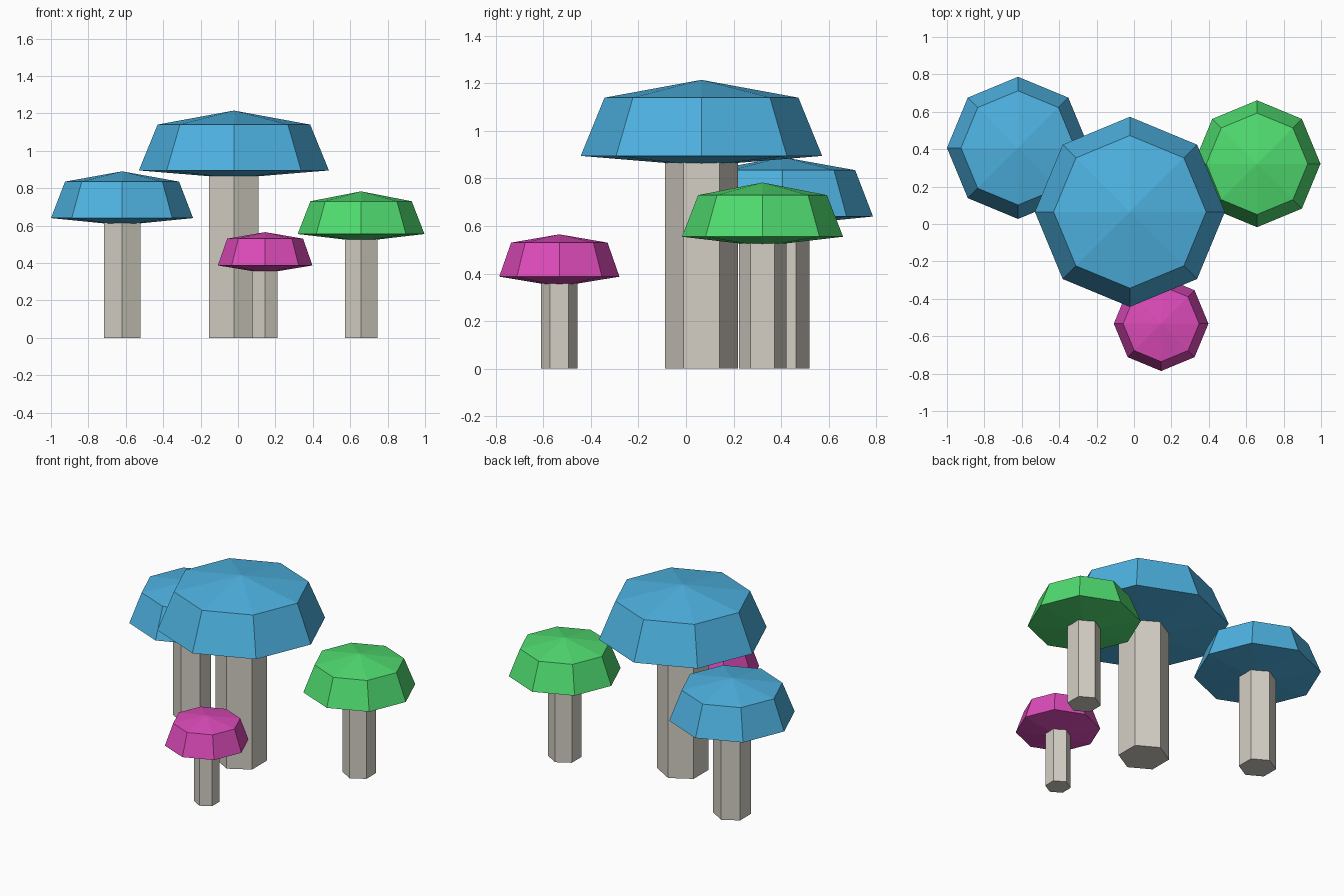
import bpy
import bmesh
from math import cos, sin, tau

cube = bpy.data.objects.get("Cube")
if cube:
    bpy.data.objects.remove(cube)


def material(name, r, g, b):
    mat = bpy.data.materials.new(name)
    mat.use_nodes = True
    mat.diffuse_color = (r, g, b, 1)
    mat.node_tree.nodes["Principled BSDF"].inputs["Base Color"].default_value = (r, g, b, 1)
    return mat


blue = material("blue", 0.076, 0.445, 0.753)
green = material("green", 0.08, 0.716, 0.162)
pink = material("pink", 0.716, 0.07, 0.485)
stone = material("stem_grey", 0.658, 0.624, 0.552)


def lathe(name, x, y, sides, start, profile, mat):
    """Turn (radius, height) points, listed bottom to top, into a faceted solid."""
    bm = bmesh.new()
    rings = []
    for r, z in profile:
        count = sides if r else 1
        rings.append([bm.verts.new((r * cos(start + tau * i / sides),
                                    r * sin(start + tau * i / sides), z))
                      for i in range(count)])
    for low, high in zip(rings, rings[1:]):
        for i in range(sides):
            j = (i + 1) % sides
            if len(low) == 1:
                bm.faces.new((low[0], high[j], high[i]))
            elif len(high) == 1:
                bm.faces.new((low[i], low[j], high[0]))
            else:
                bm.faces.new((low[i], low[j], high[j], high[i]))
    # Close open ends
    if len(rings[0]) > 1:
        bm.faces.new(rings[0][::-1])
    if len(rings[-1]) > 1:
        bm.faces.new(rings[-1])
    mesh = bpy.data.meshes.new(name)
    bm.to_mesh(mesh)
    bm.free()
    mesh.materials.append(mat)
    obj = bpy.data.objects.new(name, mesh)
    obj.location = (x, y, 0)
    bpy.context.collection.objects.link(obj)


def mushroom(name, x, y, stem_r, cap_r, top_r, heights, mat):
    under, rim, shoulder, peak = heights
    # Six-sided stem with a corner facing the front
    lathe(name + "_stem", x, y, 6, tau / 4, [(stem_r, 0), (stem_r, rim)], stone)
    # Eight-sided cap with a shallow cone below and above
    lathe(name + "_cap", x, y, 8, 0,
          [(0, under), (cap_r, rim), (top_r, shoulder), (0, peak)], mat)


mushroom("large", -0.022, 0.065, 0.153, 0.508, 0.408, (0.853, 0.895, 1.14, 1.215), blue)
mushroom("left_side", 0.658, 0.322, 0.1, 0.339, 0.271, (0.515, 0.555, 0.73, 0.783), green)
mushroom("right_side", -0.62, 0.407, 0.1125, 0.38, 0.305, (0.602, 0.64, 0.835, 0.89), blue)
mushroom("small", 0.145, -0.533, 0.077, 0.253, 0.203, (0.345, 0.387, 0.53, 0.565), pink)
